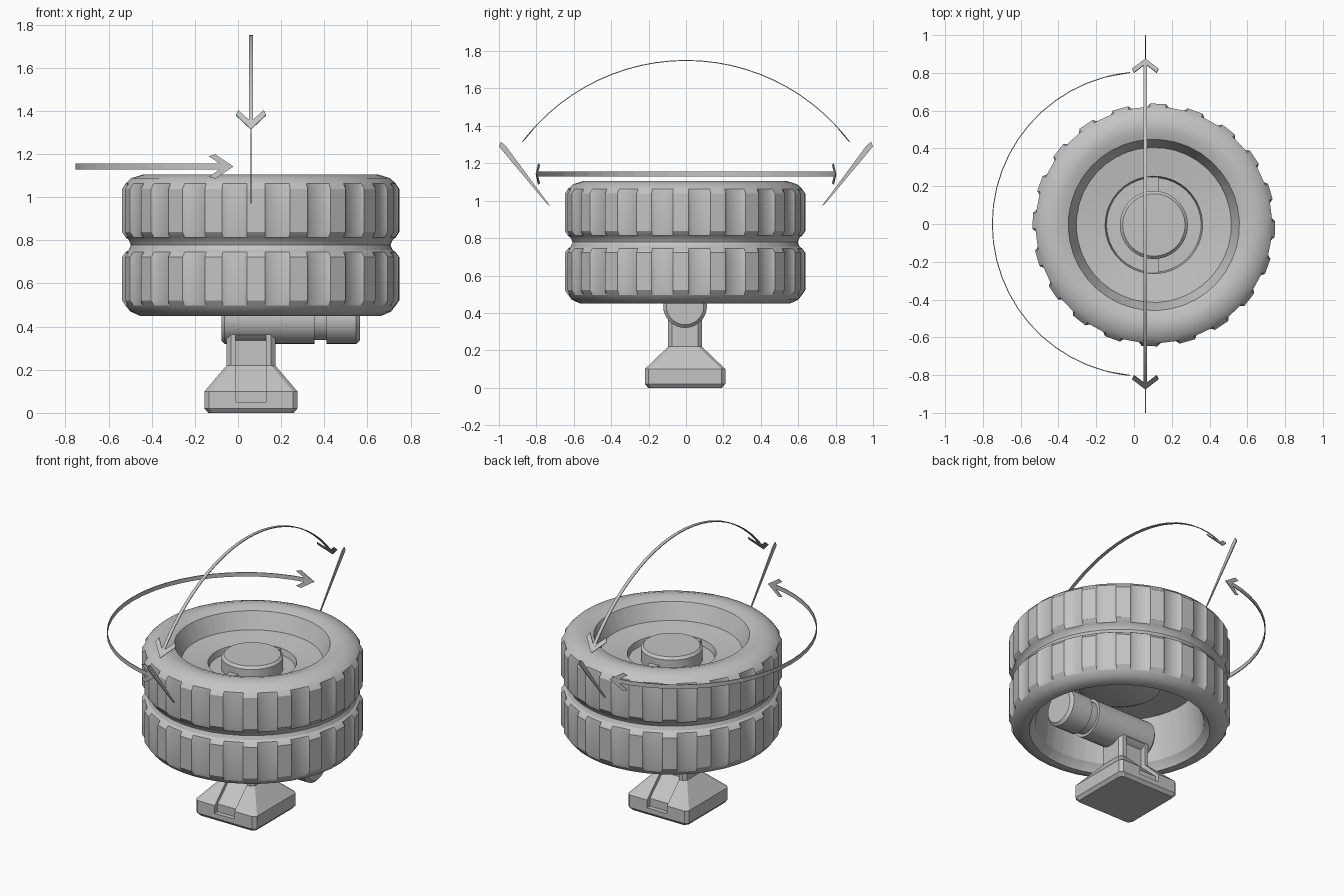
import bpy, math
from math import sin, cos, radians

if "Cube" in bpy.data.objects:
    bpy.data.objects.remove(bpy.data.objects["Cube"])

grey = bpy.data.materials.new("plain grey")
grey.diffuse_color = (0.55, 0.55, 0.55, 1)
grey.use_nodes = True
grey.node_tree.nodes["Principled BSDF"].inputs["Base Color"].default_value = grey.diffuse_color


def make(name, verts, faces, smooth=None):
    me = bpy.data.meshes.new(name)
    me.from_pydata(verts, [], faces)
    me.validate()
    me.materials.append(grey)
    ob = bpy.data.objects.new(name, me)
    bpy.context.collection.objects.link(ob)
    bpy.ops.object.select_all(action='DESELECT')
    ob.select_set(True)
    bpy.context.view_layer.objects.active = ob
    bpy.ops.object.mode_set(mode='EDIT')
    bpy.ops.mesh.select_all(action='SELECT')
    bpy.ops.mesh.normals_make_consistent(inside=False)
    bpy.ops.object.mode_set(mode='OBJECT')
    if smooth:
        bpy.ops.object.shade_smooth_by_angle(angle=radians(smooth))
    return ob


def rings(name, rows, smooth=None):
    """Join equal-length rings of points and cap both ends."""
    n = len(rows[0])
    verts = [p for r in rows for p in r]
    faces = [(i * n + k, i * n + (k + 1) % n, (i + 1) * n + (k + 1) % n, (i + 1) * n + k)
             for i in range(len(rows) - 1) for k in range(n)]
    faces += [tuple(range(n))[::-1], tuple(range(len(verts) - n, len(verts)))]
    return make(name, verts, faces, smooth)


CX, CY = 0.105, -0.005

# Wheel: turned profile (radius, height, lug height), with two rows of 20 tread lugs
LUG = 0.017
profile = [(.2, .72, 0), (.24, .74, 0), (.24, .78, 0), (.46, .78, 0), (.49, .50, 0), (.515, .47, 0),
           (.525, .45, 0), (.56, .45, 0), (.605, .47, 0), (.626, .497, 0), (.626, .522, LUG),
           (.626, .722, LUG), (.626, .745, 0), (.612, .755, 0), (.602, .778, 0), (.612, .802, 0),
           (.626, .813, 0), (.626, .838, LUG), (.626, 1.038, LUG), (.626, 1.063, 0), (.60, 1.088, 0),
           (.545, 1.105, 0), (.50, 1.104, 0), (.453, 1.088, 0), (.41, .985, 0), (.258, .967, 0),
           (.25, .93, 0), (.18, .93, 0), (.18, 1.005, 0), (.165, 1.02, 0)]
columns = []
for k in range(20):
    for off, up in ((-5.25, 0), (-3.75, 1), (3.75, 1), (5.25, 0)):
        columns.append((radians(-92 + 18 * k + off), up))
rings("wheel", [[(CX + (r + h * up) * cos(a), CY + (r + h * up) * sin(a), z) for a, up in columns]
                for r, z, h in profile], 30)


def box(name, x0, x1, y0, y1, z0, z1):
    return rings(name, [[(x0, y0, z), (x1, y0, z), (x1, y1, z), (x0, y1, z)] for z in (z0, z1)])


# Small bridges across the ring groove around the hub
for s in (-1, 1):
    y = sorted((CY + s * .17, CY + s * .255))
    box("hub_bridge", CX - .035, CX + .025, y[0], y[1], .92, .965)

# Horizontal axle pin with a groove near its end
pin = [(-.077, .102), (-.062, .117), (.355, .117), (.355, .10), (.41, .10), (.41, .117),
       (.548, .117), (.565, .10)]
rings("axle_pin", [[(x, CY + r * cos(k * math.tau / 32), .437 + r * sin(k * math.tau / 32))
                    for k in range(32)] for x, r in pin], 30)

# Foot and post with chamfered corners
PX = 0.06


def octagon(hx, hy, c, z):
    pts = [(hx, -hy + c), (hx, hy - c), (hx - c, hy), (-hx + c, hy),
           (-hx, hy - c), (-hx, -hy + c), (-hx + c, -hy), (hx - c, -hy)]
    return [(PX + x, CY + y, z) for x, y in pts]


foot = rings("foot_and_post", [octagon(.198, .198, .02, 0), octagon(.215, .215, .02, .02),
                               octagon(.215, .215, .02, .10), octagon(.113, .09, .02, .22),
                               octagon(.113, .09, .02, .43)])
# Channels down the front and back of the post
for s in (-1, 1):
    side = [(.30, .05), (.185, .05), (.185, .10), (.055, .22), (.055, .36), (.30, .36)]
    cut = rings("channel_cutter", [[(x, CY + s * y, z) for y, z in side] for x in (-.011, .129)])
    cut.hide_render = True
    cut.hide_set(True)
    cut.display_type = 'WIRE'
    m = foot.modifiers.new("channel", 'BOOLEAN')
    m.operation, m.object, m.solver = 'DIFFERENCE', cut, 'EXACT'
bpy.context.view_layer.objects.active = foot
for m in list(foot.modifiers):
    with bpy.context.temp_override(object=foot, active_object=foot):
        bpy.ops.object.modifier_apply(modifier=m.name)
for ob in [o for o in bpy.data.objects if o.name.startswith("channel_cutter")]:
    bpy.data.objects.remove(ob)


def arrow(name, place, radius, end, half, head):
    """Double-ended ribbon arrow; place(angle, width) gives the point on the arc."""
    verts, faces, n = [], [], 24
    stop = end - .045 / radius
    for i in range(n + 1):
        a = -stop + 2 * stop * i / n
        verts += [place(a, -half), place(a, half)]
    faces += [(2 * i, 2 * i + 1, 2 * i + 3, 2 * i + 2) for i in range(n)]
    for s in (-1, 1):
        for w in (-1, 1):
            b = len(verts)
            for back, wide in ((0, 0), (.085, head), (.115, head * .85), (.045, 0)):
                verts.append(place(s * (end - back / radius), w * wide))
            faces.append((b, b + 1, b + 2, b + 3))
    ob = make(name, verts, faces)
    m = ob.modifiers.new("thickness", 'SOLIDIFY')
    m.thickness, m.offset = .005, 0


# Tilt arrow arching over the wheel, and turn arrow around its left side
arrow("tilt_arrow", lambda a, w: (PX + w, 1.095 * sin(a), .655 + 1.095 * cos(a)),
      1.095, radians(53), .010, .07)
arrow("turn_arrow", lambda a, w: (.055 - .805 * cos(a), .805 * sin(a), 1.142 + w),
      .805, radians(84.6), .013, .056)

# Slanted stop plates at the ends of the tilt arrow
for s in (-1, 1):
    edge = [(1.0, 1.295), (.985, 1.315), (.755, 1.05), (.73, .97), (.745, .985), (1.0, 1.28)]
    edge = [(1.0, 1.29), (.99, 1.315), (.965, 1.295), (.725, .97), (.745, .985)]
    rings("stop_plate", [[(x, s * y, z) for y, z in edge] for x in (PX - .003, PX + .003)])
